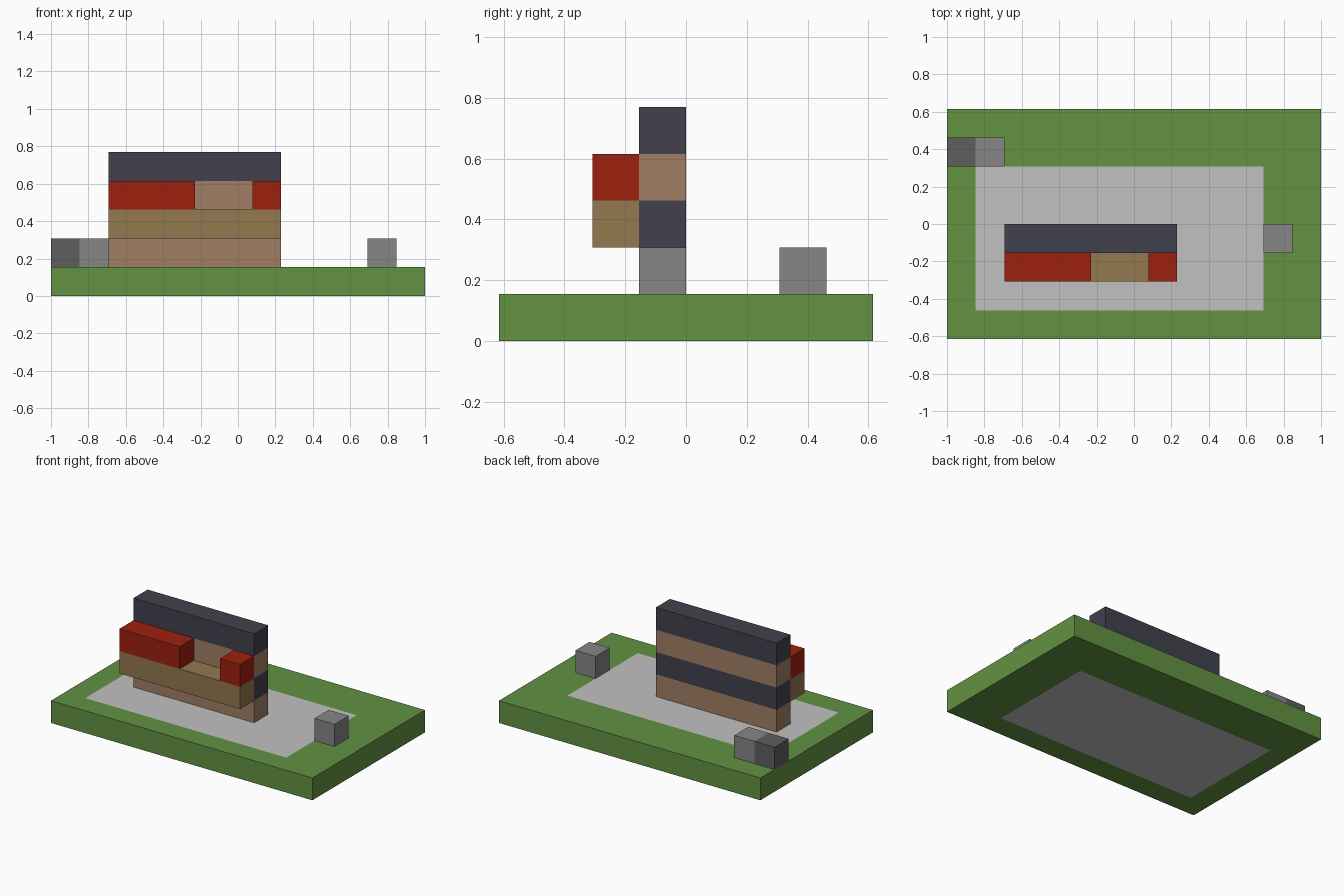
import bpy
import bmesh
from mathutils import Vector

default = bpy.data.objects.get("Cube")
if default:
    bpy.data.objects.remove(default, do_unlink=True)

U = 2 / 13                      # edge of one block
ORIGIN = Vector((-6.5, -4, 0))  # corner of the block grid, in blocks


def make_material(name, rgb):
    """Flat material from 0-255 display values."""
    def linear(c):
        c /= 255
        return c / 12.92 if c <= 0.04045 else ((c + 0.055) / 1.055) ** 2.4
    color = [linear(c) for c in rgb] + [1]
    mat = bpy.data.materials.new(name)
    mat.use_nodes = True
    mat.diffuse_color = color
    mat.node_tree.nodes["Principled BSDF"].inputs["Base Color"].default_value = color
    return mat


grass = make_material("grass green", (98, 146, 66))
paving = make_material("paving light grey", (193, 193, 193))
stone = make_material("stone grey", (134, 134, 134))
dark_stone = make_material("stone dark grey", (94, 94, 94))
slate = make_material("slate blue grey", (65, 65, 77))
brown = make_material("brown clay", (161, 127, 102))
tan = make_material("tan wood", (147, 120, 79))
red = make_material("red", (157, 33, 14))


def block(name, corner, size, *mats, edit=None):
    """Box given by its lower corner and size, both counted in blocks."""
    lo, size = Vector(corner) + ORIGIN, Vector(size)
    bm = bmesh.new()
    bmesh.ops.create_cube(bm, size=1)
    bmesh.ops.scale(bm, vec=size * U, verts=bm.verts)
    bmesh.ops.translate(bm, vec=(lo + size / 2) * U, verts=bm.verts)
    if edit:
        edit(bm)
    mesh = bpy.data.meshes.new(name)
    bm.to_mesh(mesh)
    bm.free()
    for mat in mats:
        mesh.materials.append(mat)
    obj = bpy.data.objects.new(name, mesh)
    bpy.context.collection.objects.link(obj)


def cut_paving(bm):
    """Cut a rectangle through the base and pave its top and bottom."""
    lo = (ORIGIN + Vector((1, 1, 0))) * U
    hi = (ORIGIN + Vector((11, 6, 0))) * U
    for point in (lo, hi):
        for normal in ((1, 0, 0), (0, 1, 0)):
            bmesh.ops.bisect_plane(bm, geom=bm.verts[:] + bm.edges[:] + bm.faces[:],
                                   plane_co=point, plane_no=normal)
    bm.normal_update()
    for f in bm.faces:
        c = f.calc_center_median()
        inside = lo.x < c.x < hi.x and lo.y < c.y < hi.y
        f.material_index = int(inside and abs(f.normal.z) > 0.5)


# Ground slab
block("ground_slab", (0, 0, 0), (13, 8, 1), grass, paving, edit=cut_paving)

# Tall back wall in alternating courses
for level, mat in enumerate((brown, slate, brown, slate), 1):
    block(f"wall_course_{level}", (2, 3, level), (6, 1, 1), mat)

# Ledge overhanging the front, with two red blocks on it
block("front_ledge", (2, 2, 2), (6, 1, 1), tan)
block("long_red_block", (2, 2, 3), (3, 1, 1), red)
block("short_red_block", (7, 2, 3), (1, 1, 1), red)

# Loose stones
block("left_stone", (11, 3, 1), (1, 1, 1), stone)
block("right_stone", (1, 6, 1), (1, 1, 1), stone)
block("right_dark_stone", (0, 6, 1), (1, 1, 1), dark_stone)
